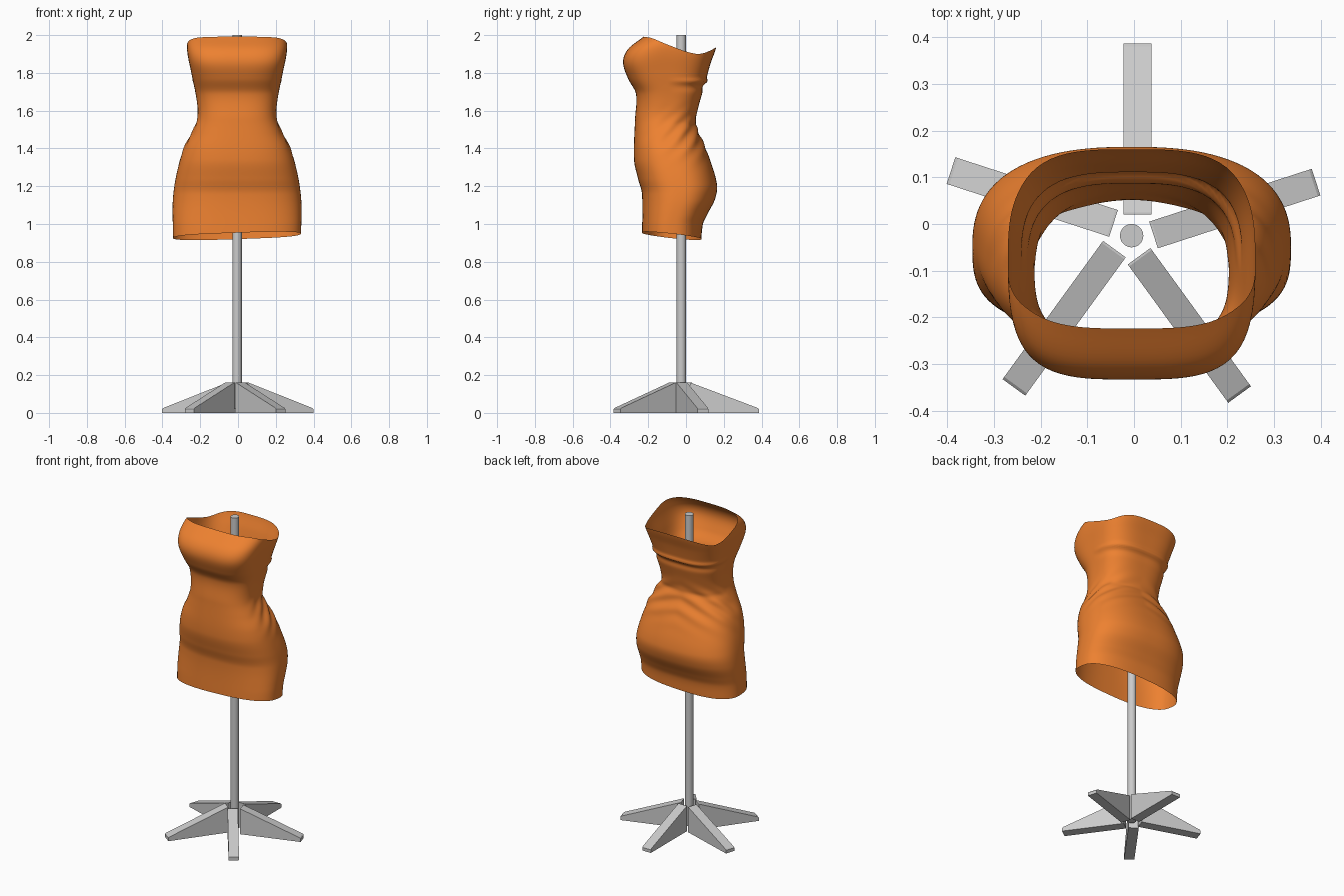
import bpy, bmesh
from math import sin, cos, pi, exp, radians
from mathutils import Matrix, Vector

if "Cube" in bpy.data.objects:
    bpy.data.objects.remove(bpy.data.objects["Cube"])


def curve(points):
    """Smooth one-variable curve through (t, value) points."""
    def slope(i):
        a, b = points[max(i - 1, 0)], points[min(i + 1, len(points) - 1)]
        return (b[1] - a[1]) / (b[0] - a[0])

    def f(t):
        t = min(max(t, points[0][0]), points[-1][0])
        i = 0
        while i < len(points) - 2 and t > points[i + 1][0]:
            i += 1
        (a, p), (b, q) = points[i], points[i + 1]
        h = b - a
        s = (t - a) / h
        return (p * (1 + 2 * s) * (1 - s) ** 2 + h * slope(i) * s * (1 - s) ** 2
                + q * s * s * (3 - 2 * s) + h * slope(i + 1) * s * s * (s - 1))
    return f


def bump(t, centre, width):
    return exp(-((t - centre) / width) ** 2)


def finish(name, bm):
    bmesh.ops.recalc_face_normals(bm, faces=bm.faces)
    mesh = bpy.data.meshes.new(name)
    bm.to_mesh(mesh)
    bm.free()
    obj = bpy.data.objects.new(name, mesh)
    bpy.context.collection.objects.link(obj)
    return obj


def smooth(obj, angle):
    bpy.ops.object.select_all(action='DESELECT')
    obj.select_set(True)
    bpy.context.view_layer.objects.active = obj
    bpy.ops.object.shade_smooth_by_angle(angle=radians(angle))


# Body profiles by height: front edge, back edge, half width, squareness
front_y = curve([(.92, -.233), (1.16, -.233), (1.24, -.254), (1.34, -.275), (1.55, -.27),
                 (1.69, -.265), (1.77, -.307), (1.857, -.333), (1.926, -.307), (1.995, -.22)])
back_y = curve([(.91, .08), (1.0, .09), (1.05, .112), (1.13, .153), (1.21, .164), (1.37, .116),
                (1.5, .063), (1.57, .055), (1.75, .103), (1.85, .13), (1.936, .16), (2.0, .165)])
half_w = curve([(.92, .338), (1.1, .341), (1.2, .332), (1.3, .312), (1.4, .282), (1.48, .24),
                (1.56, .21), (1.65, .213), (1.8, .242), (1.9, .262), (1.96, .264), (2.0, .25)])
square = curve([(.92, 2.6), (1.2, 2.5), (1.55, 2.6), (1.75, 3.0), (1.87, 3.5), (2.0, 3.2)])
# Neckline height from front (-1) to back (1)
rim_z = curve([(-1, 1.992), (-.7, 1.983), (-.1, 1.945), (.45, 1.907), (.7, 1.902), (1, 1.936)])


def dress_point(angle, t):
    u, v = cos(angle), sin(angle)

    def unit(n):
        r = (abs(u) ** n + abs(v) ** n) ** (-1 / n)
        return u * r, v * r
    w = unit(3)[1]
    low = .937 - .017 * w + .012 * u
    z = low + (rim_z(w) - low) * t
    a, b = unit(square(z))
    yf, yb = front_y(z), back_y(z)
    # Cloth folds: diagonal pleats at the waist sides, creases across the back
    back = max(0, min(1, .55 + v))
    pleats = .006 * back * bump(z, 1.47, .09) * sin(70 * (z - .16 * v + .05 * abs(u)))
    crease = max(0, v) * (.012 * bump(z, 1.755, .013) - .010 * bump(z, 1.725, .02)
                          - .008 * bump(z, 1.53, .018))
    k = 1 + (pleats + crease) / .22
    return (-.005 + half_w(z) * a * k, (yf + yb) / 2 + (yb - yf) / 2 * b * k, z)


# Dress: open tube lofted from hem to neckline
bm = bmesh.new()
SIDES, ROWS = 112, 110
rings = [[bm.verts.new(dress_point(2 * pi * i / SIDES, j / ROWS)) for i in range(SIDES)]
         for j in range(ROWS + 1)]
for lower, upper in zip(rings, rings[1:]):
    for i in range(SIDES):
        k = (i + 1) % SIDES
        bm.faces.new((lower[i], lower[k], upper[k], upper[i]))
dress = finish("dress", bm)
smooth(dress, 50)
orange = bpy.data.materials.new("orange_cloth")
orange.diffuse_color = (.85, .22, .03, 1)
orange.use_nodes = True
orange.node_tree.nodes["Principled BSDF"].inputs["Base Color"].default_value = orange.diffuse_color
dress.data.materials.append(orange)

# Stand pole
AXIS = Vector((-.005, -.025, 0))
bm = bmesh.new()
bmesh.ops.create_cone(bm, cap_ends=True, segments=32, radius1=.025, radius2=.025, depth=1.98,
                      matrix=Matrix.Translation(AXIS + Vector((0, 0, 1.01))))
smooth(finish("pole", bm), 40)

# Five wedge feet around the pole, each set slightly off the radius
profile = [(.045, 0), (.411, 0), (.411, .02), (.405, .026), (.05, .16), (.045, .16)]
for n in range(5):
    bm = bmesh.new()
    face = bm.faces.new([bm.verts.new((r, -.043, z)) for r, z in profile])
    ext = bmesh.ops.extrude_face_region(bm, geom=[face])
    bmesh.ops.translate(bm, vec=(0, .06, 0),
                        verts=[g for g in ext["geom"] if isinstance(g, bmesh.types.BMVert)])
    bm.transform(Matrix.Translation(AXIS) @ Matrix.Rotation(radians(90 + 72 * n), 4, 'Z'))
    finish(f"foot_{n + 1}", bm)
